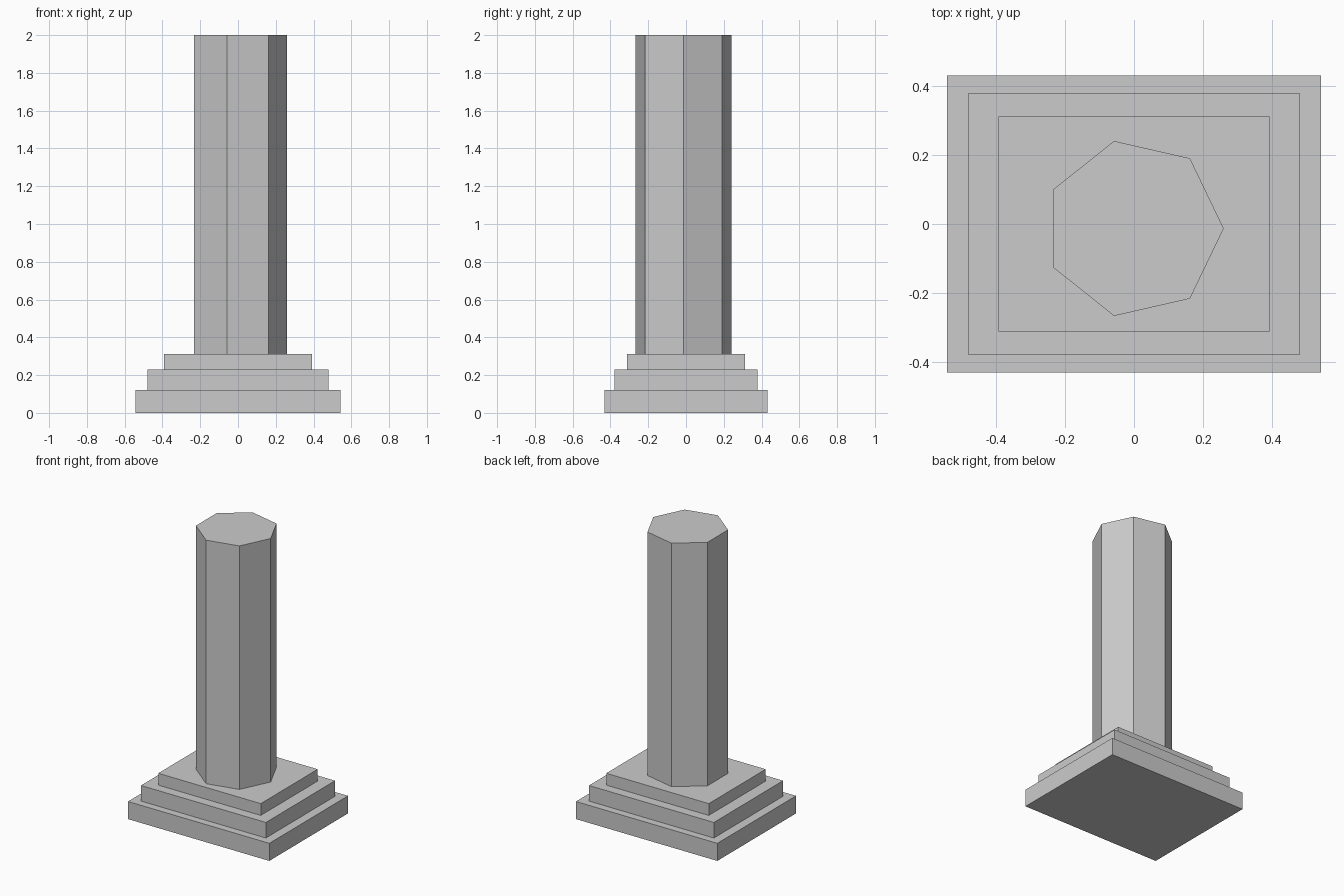
import bpy
from math import tau, cos, sin

cube = bpy.data.objects.get("Cube")
if cube:
    bpy.data.objects.remove(cube, do_unlink=True)

# Plain stone grey
stone = bpy.data.materials.new("stone_grey")
stone.use_nodes = True
GREY = (0.6, 0.6, 0.6, 1)
stone.diffuse_color = GREY
stone.node_tree.nodes["Principled BSDF"].inputs["Base Color"].default_value = GREY


def prism(name, outline, bottom, top):
    """Extrude a counter-clockwise outline between two heights."""
    n = len(outline)
    verts = [(x, y, z) for z in (bottom, top) for x, y in outline]
    sides = [(i, (i + 1) % n, n + (i + 1) % n, n + i) for i in range(n)]
    caps = [tuple(reversed(range(n))), tuple(range(n, 2 * n))]
    mesh = bpy.data.meshes.new(name)
    mesh.from_pydata(verts, [], sides + caps)
    mesh.materials.append(stone)
    obj = bpy.data.objects.new(name, mesh)
    bpy.context.collection.objects.link(obj)


def rectangle(x, y):
    return [(-x, -y), (x, -y), (x, y), (-x, y)]


# Stepped plinth: half width, half depth, bottom, top
steps = {
    "lower_step": (0.542, 0.431, 0, 0.122),
    "middle_step": (0.479, 0.379, 0.122, 0.23),
    "upper_step": (0.393, 0.312, 0.23, 0.312),
}
for name, (x, y, bottom, top) in steps.items():
    prism(name, rectangle(x, y), bottom, top)

# Seven-sided shaft, one corner pointing to +x
SIDES, RADIUS, OFFSET_Y = 7, 0.26, -0.013
shaft = [(RADIUS * cos(tau * i / SIDES), RADIUS * sin(tau * i / SIDES) + OFFSET_Y)
         for i in range(SIDES)]
prism("column_shaft", shaft, 0.312, 2)
